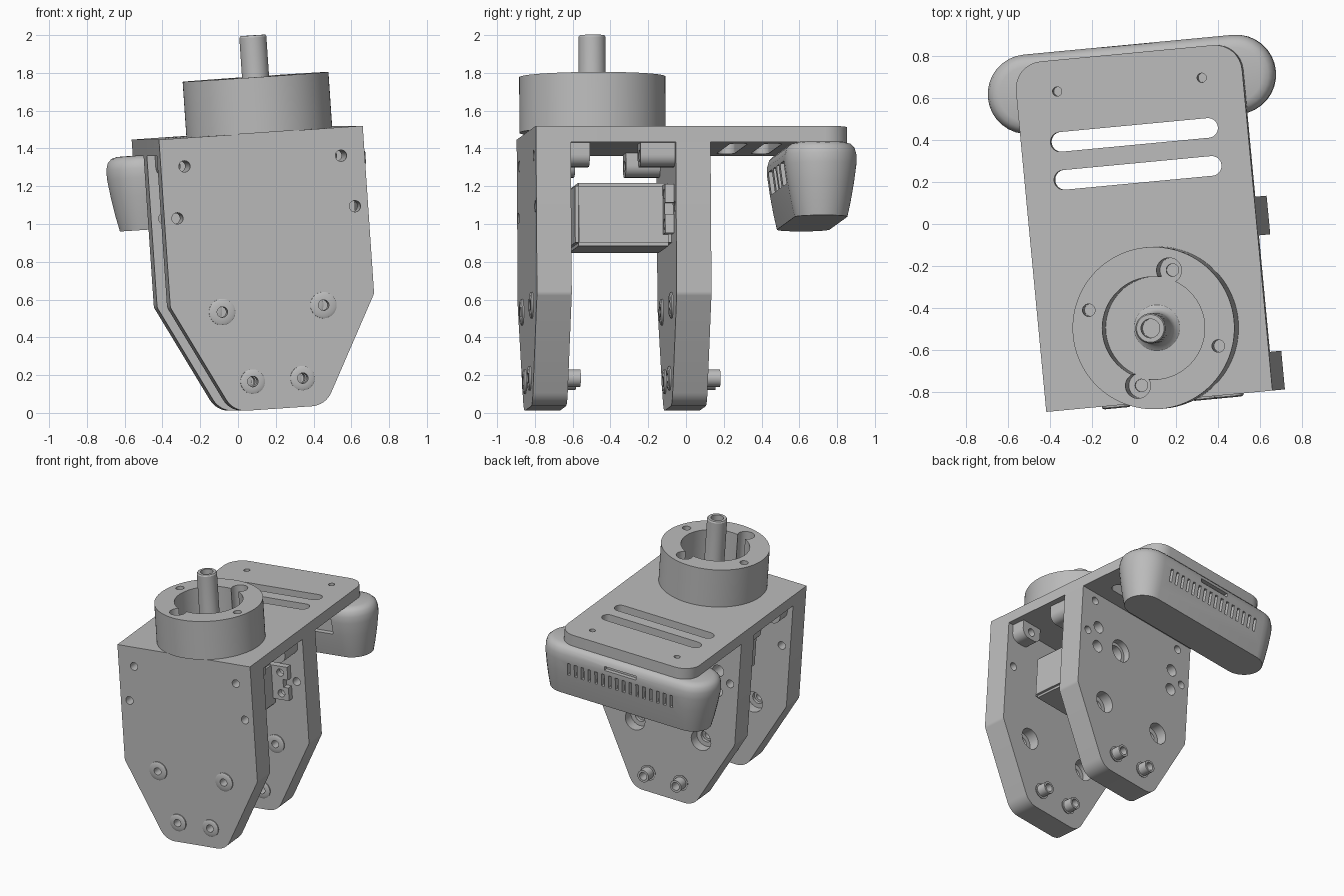
import bpy, bmesh, math
from math import radians, pi, sin, cos
from mathutils import Matrix, Vector

if "Cube" in bpy.data.objects:
    bpy.data.objects.remove(bpy.data.objects["Cube"], do_unlink=True)

# The whole assembly leans a little, so it is built upright and then posed
POSE = (Matrix.Translation((0.088, -0.497, 1.483))
        @ Matrix.Rotation(radians(5.4), 4, 'Z') @ Matrix.Rotation(radians(-3.9), 4, 'Y'))
PLATE = 0.085      # top plate thickness
HALF = 0.543       # half width of plate and legs
LEG = 0.185        # leg thickness
HUB = 0.025        # sideways offset of the hub

grey = bpy.data.materials.new("Plain grey")
grey.use_nodes = True
GREY = (0.50, 0.50, 0.50, 1)
grey.diffuse_color = GREY
grey.node_tree.nodes["Principled BSDF"].inputs["Base Color"].default_value = GREY
parts = []


def finish(name, bm, keep=True):
    bmesh.ops.recalc_face_normals(bm, faces=bm.faces)
    me = bpy.data.meshes.new(name)
    bm.to_mesh(me)
    bm.free()
    me.materials.append(grey)
    ob = bpy.data.objects.new(name, me)
    bpy.context.scene.collection.objects.link(ob)
    if keep:
        parts.append(ob)
    return ob


def loft(bm, rings, cap=True):
    """Skin a stack of equal closed rings of points."""
    loops = [[bm.verts.new(p) for p in ring] for ring in rings]
    n = len(loops[0])
    for a, b in zip(loops, loops[1:]):
        for i in range(n):
            bm.faces.new((a[i], a[(i + 1) % n], b[(i + 1) % n], b[i]))
    if cap:
        bm.faces.new(loops[0])
        bm.faces.new(loops[-1])


def rounded(corners, steps=8):
    """Round each (x, y, radius) corner of a polygon."""
    out, n = [], len(corners)
    for i, (x, y, r) in enumerate(corners):
        p = Vector((x, y))
        a = (Vector(corners[i - 1][:2]) - p).normalized()
        b = (Vector(corners[(i + 1) % n][:2]) - p).normalized()
        half = a.angle(b) / 2
        if r == 0:
            out.append(p)
            continue
        c = p + (a + b).normalized() * r / sin(half)
        t0, t1 = p + a * r / math.tan(half) - c, p + b * r / math.tan(half) - c
        ang = t0.angle_signed(t1)
        for k in range(steps + 1):
            out.append(c + Matrix.Rotation(-ang * k / steps, 2) @ t0)
    return out


def stadium(half, r, steps=16):
    return [(s * half + r * cos(t), r * sin(t)) for s, t0 in ((1, -pi / 2), (-1, pi / 2))
            for t in (t0 + pi * k / steps for k in range(steps + 1))]


def rod(bm, x, y, z, r, length, axis='Z', n=32):
    m = Matrix.Translation((x, y, z))
    if axis == 'Y':
        m = m @ Matrix.Rotation(pi / 2, 4, 'X')
    bmesh.ops.create_cone(bm, cap_ends=True, segments=n, radius1=r, radius2=r, depth=length, matrix=m)


def block(bm, lo, hi):
    size = [b - a for a, b in zip(lo, hi)]
    mid = [(a + b) / 2 for a, b in zip(lo, hi)]
    bmesh.ops.create_cube(bm, size=1, matrix=Matrix.Translation(mid) @ Matrix.Diagonal((*size, 1)))


def lathe(bm, profile, centre, axis='Z', n=32):
    """Closed ring of revolution from (radius, height) points."""
    turn = Matrix.Rotation(pi / 2, 3, 'X') if axis == 'Y' else Matrix.Identity(3)
    rings = [[Vector(centre) + turn @ Vector((r * cos(2 * pi * k / n), r * sin(2 * pi * k / n), h))
              for k in range(n)] for r, h in profile]
    loft(bm, rings + rings[:1], cap=False)
    bmesh.ops.remove_doubles(bm, verts=bm.verts, dist=1e-5)


def cut(ob, fill):
    """Subtract the shapes made by fill(bm) and bake the result."""
    bm = bmesh.new()
    fill(bm)
    tool = finish("cutter", bm, keep=False)
    tool.hide_render = True
    mod = ob.modifiers.new("cut", 'BOOLEAN')
    mod.operation, mod.solver, mod.object = 'DIFFERENCE', 'EXACT', tool
    baked = bpy.data.meshes.new_from_object(ob.evaluated_get(bpy.context.evaluated_depsgraph_get()))
    ob.modifiers.clear()
    ob.data = baked
    bpy.data.objects.remove(tool, do_unlink=True)


# Top plate with two slots and two screw holes
bm = bmesh.new()
outline = rounded([(-HALF, -0.35, 0), (HALF, -0.35, 0), (HALF, 1.317, 0.13), (-HALF, 1.317, 0.13)])
loft(bm, [[(p[0], p[1], z) for p in outline] for z in (-PLATE, 0)])
plate = finish("top_plate", bm)


def plate_cuts(bm):
    for y in (0.744, 0.926):
        loft(bm, [[(p[0], p[1] + y, z) for p in stadium(0.355, 0.047)] for z in (-0.2, 0.1)])
    for s in (-1, 1):
        rod(bm, s * 0.347, 1.167, 0, 0.022, 0.5)


cut(plate, plate_cuts)

# Two tapered legs with screw holes and threaded inserts
leg_outline = rounded([(-HALF, -PLATE, 0), (-HALF, -0.89, 0.05), (-0.246, -1.463, 0.12),
                       (0.246, -1.463, 0.12), (HALF, -0.89, 0.05), (HALF, -PLATE, 0)])
SCREWS = [(0.417, -0.15), (0.473, -0.422)]
INSERTS = [(0.27, -0.933, 0.07), (0.133, -1.311, 0.065)]


def make_leg(name, front, extra):
    back = front + LEG
    bm = bmesh.new()
    loft(bm, [[(p[0], y, p[1]) for p in leg_outline] for y in (front, back)])
    leg = finish(name, bm)

    def bores(bm):
        for s in (-1, 1):
            for x, z in SCREWS:
                rod(bm, s * x, front, z, 0.03, 1, 'Y')
            for x, z, r in INSERTS:
                rod(bm, s * x, front, z, 0.045, 1, 'Y')
            for z in (-0.35, -0.51) if extra else ():
                rod(bm, s * 0.37, front, z, 0.045, 1, 'Y')
        if extra:
            rod(bm, 0.14, front, -0.437, 0.06, 1, 'Y')

    def counterbores(bm):
        for s in (-1, 1):
            rod(bm, s * 0.27, back, -0.933, 0.08, 0.16, 'Y')
        if extra:
            rod(bm, 0.14, back, -0.437, 0.085, 0.1, 'Y')

    cut(leg, bores)
    cut(leg, counterbores)
    bm = bmesh.new()
    for s in (-1, 1):
        for x, z, r in INSERTS:
            lathe(bm, [(r, 0), (r, 0.008), (r - 0.012, 0.014), (0.028, 0.014), (0.028, -0.08), (0.046, -0.08),
                       (0.046, 0)], (s * x, front, z), 'Y')
        lathe(bm, [(0.06, -0.01), (0.05, 0.01), (0.03, 0.01), (0.03, -0.08), (0.046, -0.08), (0.046, -0.01)],
              (s * 0.133, back, -1.311), 'Y')
    finish(name + "_inserts", bm)


make_leg("front_leg", -0.35, False)
make_leg("rear_leg", 0.393, True)

# Hub: an open drum with two screw lobes and two small holes
bm = bmesh.new()
rod(bm, HUB, 0, 0.1475, 0.387, 0.295, n=96)
hub = finish("hub_drum", bm)


def lobes(bm):
    for s in (-1, 1):
        rod(bm, HUB + s * 0.10, s * 0.267, 0.25, 0.06, 0.4)


def small_holes(bm):
    for s in (-1, 1):
        rod(bm, HUB - s * 0.30, s * 0.114, 0.3, 0.03, 0.3)
        rod(bm, HUB + s * 0.10, s * 0.267, 0.05, 0.03, 0.06)


cut(hub, lambda bm: rod(bm, HUB, 0, 0.25, 0.245, 0.4, n=64))
cut(hub, lobes)
cut(hub, small_holes)

# Hollow shaft with a flared foot
bm = bmesh.new()
lathe(bm, [(0.11, 0.05), (0.088, 0.065), (0.075, 0.09), (0.072, 0.12), (0.072, 0.505), (0.066, 0.515),
           (0.045, 0.515), (0.045, 0.40), (0.001, 0.40), (0.001, 0.05)], (HUB, 0, 0))
finish("hub_shaft", bm)

# Motor between the legs, with mounting ears on the rear leg
bm = bmesh.new()
block(bm, (-0.30, -0.12, -0.62), (0.30, 0.393, -0.285))
bmesh.ops.bevel(bm, geom=bm.edges[:], offset=0.018, segments=2, affect='EDGES')
finish("motor_body", bm)
bm = bmesh.new()
block(bm, (-0.43, 0.345, -0.56), (0.43, 0.392, -0.30))
ears = finish("motor_ears", bm)


def ear_holes(bm):
    for s in (-1, 1):
        for z in (-0.35, -0.51):
            rod(bm, s * 0.37, 0.37, z, 0.028, 0.3, 'Y')
        block(bm, (s * 0.43 - 0.04, 0.2, -0.46), (s * 0.43 + 0.04, 0.5, -0.40))


cut(ears, ear_holes)

# Rounded screw lugs under the plate in the four inner corners
bm = bmesh.new()
for y0, y1 in ((-0.165, -0.06), (0.21, 0.393)):
    for s in (-1, 1):
        lug = rounded([(s * 0.33, -PLATE, 0), (s * 0.33, -0.21, 0.06), (s * 0.50, -0.21, 0.06),
                       (s * 0.50, -PLATE, 0)])
        loft(bm, [[(p[0], y, p[1]) for p in lug] for y in (y0, y1)])
lugs = finish("screw_lugs", bm)
cut(lugs, lambda bm: [rod(bm, s * 0.417, 0, -0.15, 0.03, 2, 'Y') for s in (-1, 1)])

# Rear sensor pod: a tapered rounded bar with vents and ports
bm = bmesh.new()
POD = [(-0.48, 0.14), (-0.40, 0.158), (-0.30, 0.176), (-0.20, 0.19), (-0.15, 0.19), (-0.115, 0.18),
       (-0.095, 0.16), (-0.086, 0.13)]
loft(bm, [[(p[0], p[1] + 1.167, z) for p in stadium(0.5, r)] for z, r in POD])
pod = finish("sensor_pod", bm)


def pod_cuts(bm):
    for k in range(16):
        x = -0.42 + 0.056 * k
        block(bm, (x - 0.011, 1.31, -0.31), (x + 0.011, 1.5, -0.21))
    block(bm, (-0.13, 1.325, -0.175), (0.13, 1.5, -0.145))
    for x, w in ((-0.32, 0.10), (-0.08, 0.06), (0.10, 0.06), (0.34, 0.10)):
        block(bm, (x - w, 0.9, -0.30), (x + w, 1.03, -0.18))


cut(pod, pod_cuts)

# Pose everything and smooth the curved surfaces
for ob in parts:
    ob.matrix_world = POSE
    ob.data.polygons.foreach_set("use_smooth", [True] * len(ob.data.polygons))
    ob.data.set_sharp_from_angle(angle=radians(30))
